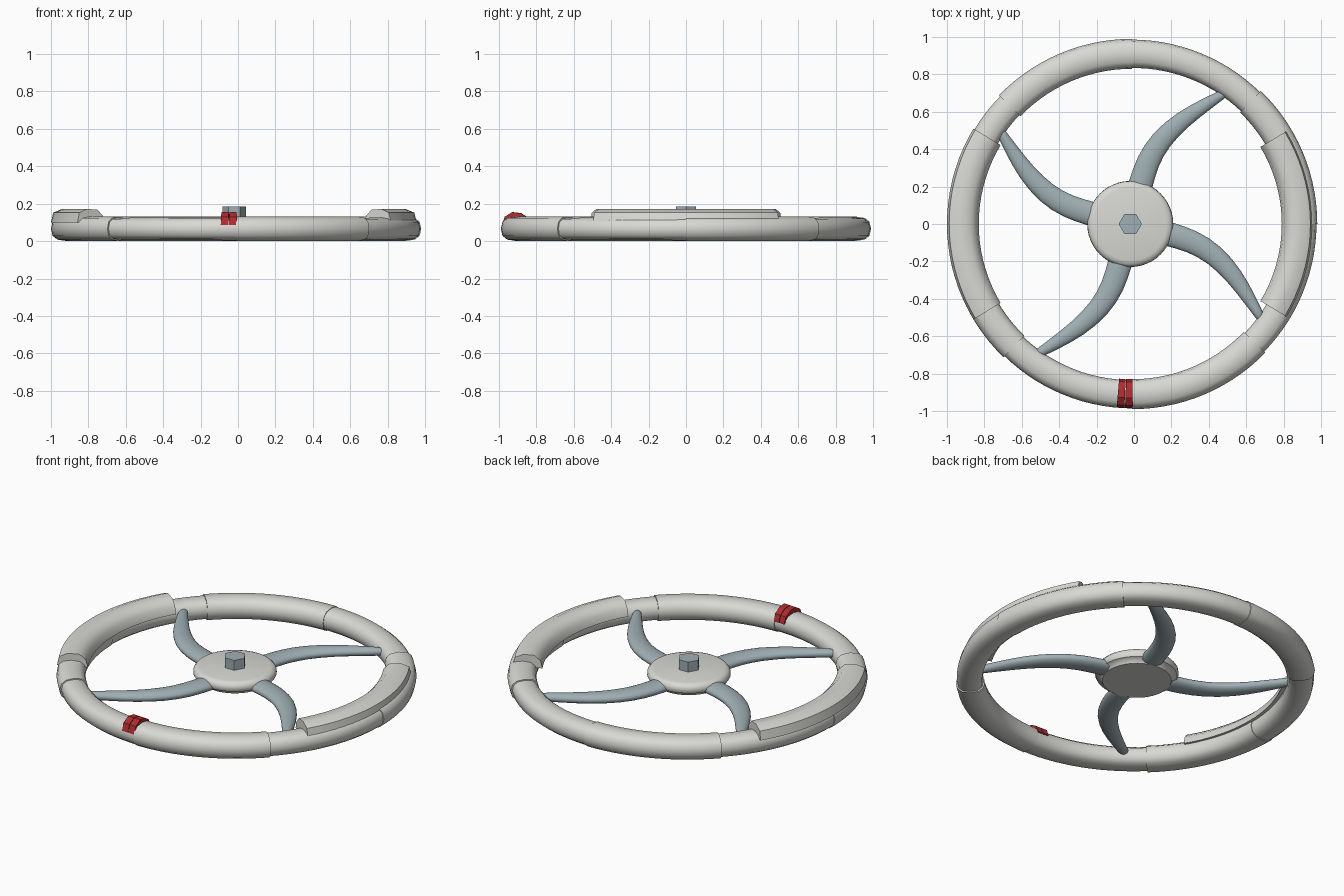
import bpy
import bmesh
from math import radians, cos, sin, pi
from mathutils import Vector, Matrix

cube = bpy.data.objects.get("Cube")
if cube:
    bpy.data.objects.remove(cube, do_unlink=True)

CENTRE = Vector((-0.01, 0, 0))
HUB = Vector((-0.02, 0, 0))


def material(name, rgb):
    m = bpy.data.materials.new(name)
    m.use_nodes = True
    m.diffuse_color = (*rgb, 1)
    m.node_tree.nodes["Principled BSDF"].inputs["Base Color"].default_value = (*rgb, 1)
    return m


white = material("warm_white", (0.69, 0.69, 0.66))
steel = material("blue_grey", (0.35, 0.43, 0.46))
red = material("red", (0.42, 0.025, 0.028))


def loft(name, rings, mat, angle=50, origin=CENTRE):
    """Skin a list of matching cross-sections and cap both ends."""
    bm = bmesh.new()
    rows = [[bm.verts.new(p) for p in ring] for ring in rings]
    n = len(rows[0])
    for a, b in zip(rows, rows[1:]):
        for i in range(n):
            j = (i + 1) % n
            bm.faces.new((a[i], a[j], b[j], b[i]))
    bm.faces.new(rows[0])
    bm.faces.new(rows[-1])
    bmesh.ops.recalc_face_normals(bm, faces=bm.faces)
    mesh = bpy.data.meshes.new(name)
    bm.to_mesh(mesh)
    bm.free()
    mesh.materials.append(mat)
    obj = bpy.data.objects.new(name, mesh)
    obj.location = origin
    bpy.context.collection.objects.link(obj)
    bpy.ops.object.select_all(action='DESELECT')
    obj.select_set(True)
    bpy.context.view_layer.objects.active = obj
    bpy.ops.object.shade_smooth_by_angle(angle=radians(angle))
    return obj


def arc(name, start, end, profile, mat, steps, angle=50):
    """Sweep a profile of (radius, z) points, given by travel t, around the wheel."""
    rings = []
    for k in range(steps + 1):
        t = k / steps
        a = radians(start + (end - start) * t)
        rings.append([(r * cos(a), r * sin(a), z) for r, z in profile(t)])
    return loft(name, rings, mat, angle)


def rounded(size):
    """Squarish oval cross-section of the rim."""
    pts = []
    for k in range(12):
        c, s = cos(k * pi / 6), sin(k * pi / 6)
        c = abs(c) ** 0.8 * (1 if c > 0 else -1)
        s = abs(s) ** 0.8 * (1 if s > 0 else -1)
        pts.append((0.91 + 0.08 * size * c, 0.066 + 0.065 * size * s))
    return pts


# Rim: each quarter has a fuller sleeve followed by a slimmer one
for q in range(4):
    base = q * 90
    arc(f"rim_sleeve_{q + 1}", base, base + 46, lambda t: rounded(1.0), white, 14)
    arc(f"rim_link_{q + 1}", base + 45.5, base + 90.5,
        lambda t: rounded(0.90 + 0.05 * t), white, 14)

# Raised thumb grips on both sides
for side, mid, inner, outer in (("left", 0, 0.80, 0.965), ("right", 180, 0.82, 0.99)):
    pad = [(inner, 0.09), (inner + 0.01, 0.135), (inner + 0.045, 0.168),
           (outer - 0.06, 0.172), (outer - 0.012, 0.152), (outer, 0.10)]
    arc(f"{side}_grip", mid - 31, mid + 31, lambda t: pad, white, 18, 40)

# Two red bands marking the front of the rim
band = [(0.83, 0.085), (0.845, 0.125), (0.885, 0.15), (0.93, 0.155),
        (0.97, 0.13), (0.985, 0.085)]
for i, start in enumerate((-94.8, -92.2)):
    arc(f"marker_band_{i + 1}", start, start + 2.4, lambda t: band, red, 1, 20)

# Hub: turned disc with a rounded rim and a recessed underside
hub_profile = [(0.19, 0.045), (0.2, 0.062), (0.222, 0.07), (0.23, 0.085),
               (0.228, 0.105), (0.215, 0.12), (0.195, 0.125)]
loft("hub", [[(r * cos(k * pi / 24), r * sin(k * pi / 24), z) for k in range(48)]
             for r, z in hub_profile], white, 40, HUB)

# Hexagonal nut
loft("hub_nut", [[(0.062 * cos(k * pi / 3), 0.062 * sin(k * pi / 3), z) for k in range(6)]
                 for z in (0.11, 0.185)], steel, 20, HUB)

# Curved tapering spokes: x, y, width
path = [(0.03, 0.12, 0.14), (0.055, 0.21, 0.135), (0.09, 0.33, 0.13),
        (0.16, 0.45, 0.12), (0.28, 0.56, 0.1), (0.4, 0.636, 0.074),
        (0.47, 0.68, 0.056), (0.51, 0.7, 0.046)]
pts = [Vector((x, y, 0.078)) for x, y, w in path]
rings = []
for i, p in enumerate(pts):
    along = (pts[min(i + 1, len(pts) - 1)] - pts[max(i - 1, 0)]).normalized()
    across = Vector((along.y, -along.x, 0))
    half = path[i][2] / 2
    thick = 0.018 + half * 0.25
    rings.append([p + across * half * cos(k * pi / 6) + Vector((0, 0, thick * sin(k * pi / 6)))
                  for k in range(12)])
for q in range(4):
    turn = Matrix.Rotation(q * pi / 2, 3, 'Z')
    spoke = loft(f"spoke_{q + 1}", [[turn @ p for p in ring] for ring in rings], steel, 60, HUB)
    sub = spoke.modifiers.new("smooth_curve", 'SUBSURF')
    sub.levels = sub.render_levels = 1
